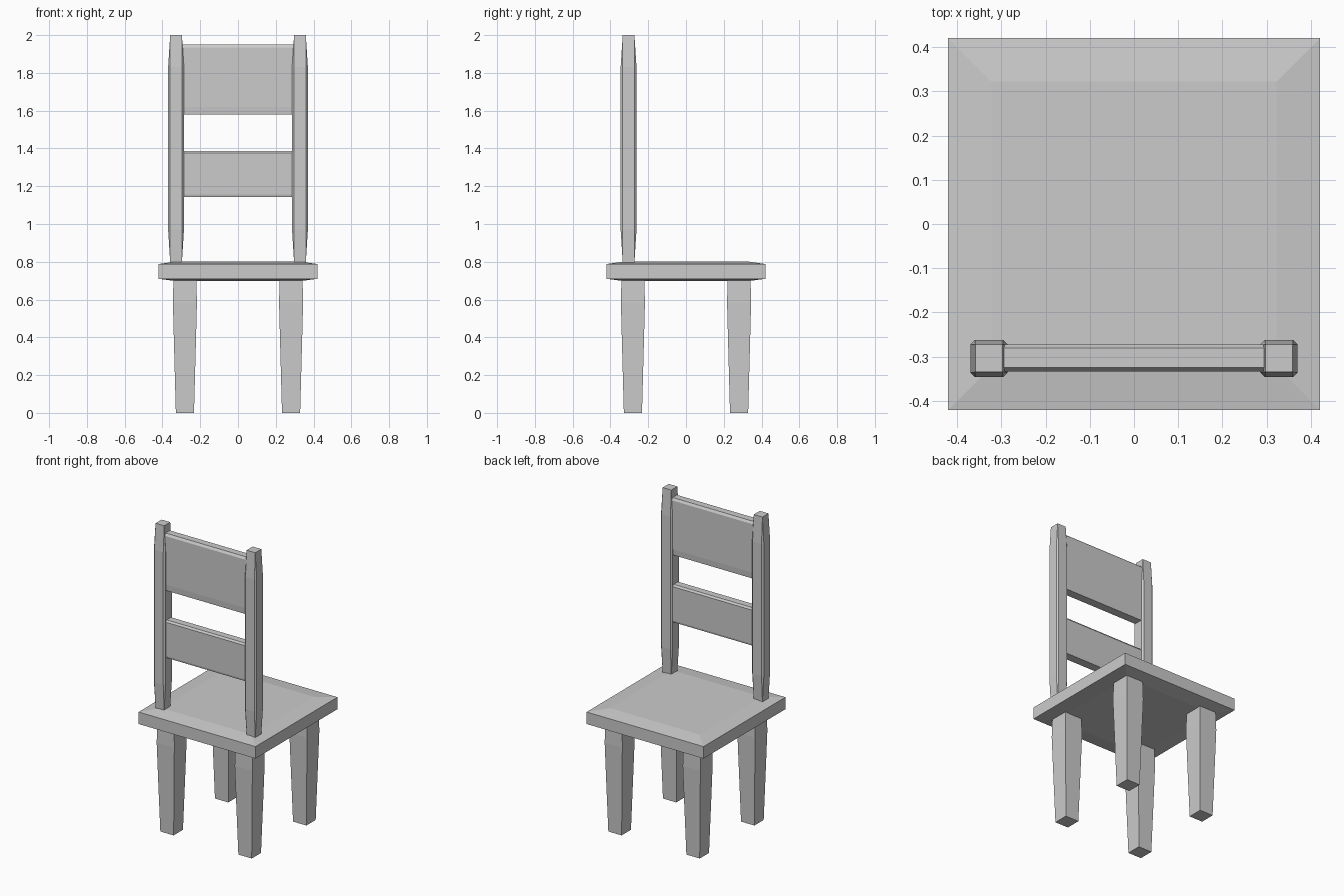
import bpy, bmesh

if "Cube" in bpy.data.objects:
    bpy.data.objects.remove(bpy.data.objects["Cube"])


def square(h):
    return [(-h, -h), (h, -h), (h, h), (-h, h)]


def octagon(h, f):
    return [(-f, -h), (f, -h), (h, -f), (h, f), (f, h), (-f, h), (-h, f), (-h, -f)]


def loft(name, rings, loc=(0, 0, 0), doubled_ends=False):
    """Skin a stack of (z, outline) rings and cap both ends."""
    bm = bmesh.new()
    loops = [[bm.verts.new((x, y, z)) for x, y in pts] for z, pts in rings]
    n = len(loops[0])
    for a, b in zip(loops, loops[1:]):
        for i in range(n):
            j = (i + 1) % n
            bm.faces.new((a[i], a[j], b[j], b[i]))
    bm.faces.new(loops[0][::-1])
    bm.faces.new(loops[-1])
    if doubled_ends:
        bmesh.ops.remove_doubles(bm, verts=bm.verts[:], dist=0.0005)
    bmesh.ops.recalc_face_normals(bm, faces=bm.faces[:])
    me = bpy.data.meshes.new(name)
    bm.to_mesh(me)
    bm.free()
    ob = bpy.data.objects.new(name, me)
    ob.location = loc
    bpy.context.collection.objects.link(ob)
    return ob


# Seat: slab with shallow raised panels on top and bottom
loft("seat", [(0.697, square(0.322)), (0.71, square(0.421)),
              (0.788, square(0.421)), (0.802, square(0.322))])

# Four legs, tapering to the floor
leg = [(0, square(0.048)), (0.35, square(0.0575)), (0.58, square(0.0635)), (0.70, square(0.061))]
for sx, side in ((-1, "left"), (1, "right")):
    for sy, end in ((-1, "front"), (1, "back")):
        loft(f"{end}_{side}_leg", leg, (sx * 0.281, sy * 0.281, 0))

# Backrest posts: square ends swelling to a chamfered middle
cap = octagon(0.031, 0.031)
mid = octagon(0.042, 0.032)
for sx, side in ((-1, "left"), (1, "right")):
    loft(f"{side}_back_post", [(0.797, cap), (0.97, mid), (1.83, mid), (2.0, cap)],
         (sx * 0.328, -0.304, 0), doubled_ends=True)


# Backrest slats between the posts
def slat(name, levels):
    rings = [(z, [(-0.3, -h), (0.3, -h), (0.3, h), (-0.3, h)]) for z, h in levels]
    loft(name, rings, (0, -0.303, 0))


slat("upper_slat", [(1.58, 0.028), (1.62, 0.031), (1.935, 0.031), (1.95, 0.022)])
slat("lower_slat", [(1.143, 0.028), (1.155, 0.031), (1.375, 0.031), (1.387, 0.022)])
